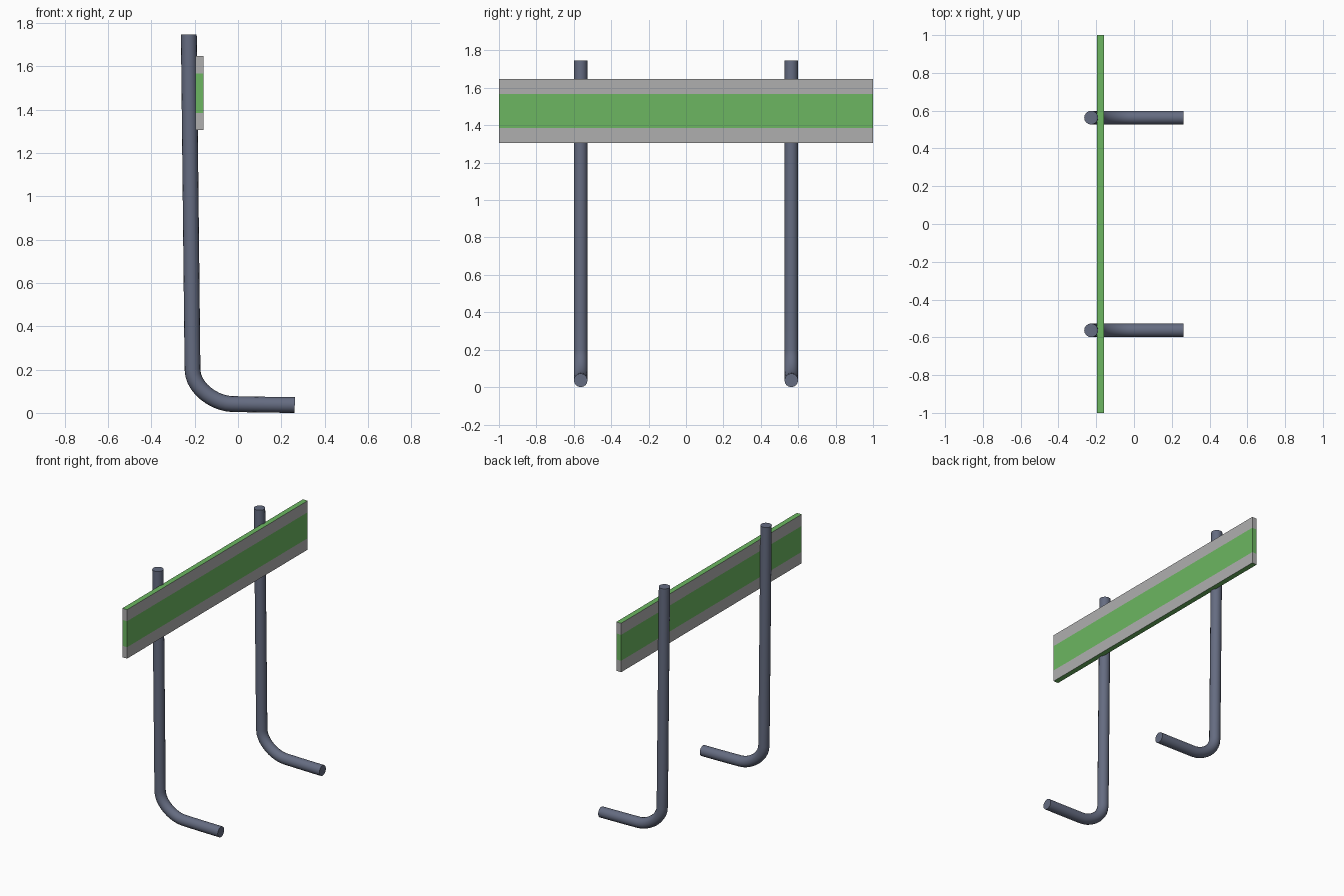
import bpy, bmesh, math

if "Cube" in bpy.data.objects:
    bpy.data.objects.remove(bpy.data.objects["Cube"])

R = 0.0365          # pipe radius
POST_Y = 0.563      # post offset either side of the centre


def material(name, rgb):
    m = bpy.data.materials.new(name)
    m.diffuse_color = (*rgb, 1)
    m.use_nodes = True
    m.node_tree.nodes["Principled BSDF"].inputs["Base Color"].default_value = m.diffuse_color
    return m


steel = material("dark_steel", (0.13, 0.15, 0.22))
green = material("green_paint", (0.15, 0.47, 0.12))
grey = material("grey_paint", (0.43, 0.43, 0.43))


# Bent pipe post: (point, left handle, right handle) in the x-z plane
def post(name, y):
    knots = [
        ((-0.227, 1.747), (-0.2275, 1.80), (-0.2213, 1.23)),
        ((-0.210, 0.200), (-0.2157, 0.72), (-0.209, 0.113)),
        ((-0.030, 0.041), (-0.108, 0.044), (0.067, 0.0387)),
        ((0.262, R), (0.163, 0.0372), (0.36, 0.0360)),
    ]
    cu = bpy.data.curves.new(name, 'CURVE')
    cu.dimensions = '3D'
    cu.bevel_depth = R
    cu.bevel_resolution = 6
    cu.use_fill_caps = True
    cu.resolution_u = 10
    sp = cu.splines.new('BEZIER')
    sp.bezier_points.add(len(knots) - 1)
    for bp, (p, l, r) in zip(sp.bezier_points, knots):
        bp.handle_left_type = bp.handle_right_type = 'FREE'
        bp.co = (p[0], y, p[1])
        bp.handle_left = (l[0], y, l[1])
        bp.handle_right = (r[0], y, r[1])
    cu.materials.append(steel)
    ob = bpy.data.objects.new(name, cu)
    bpy.context.collection.objects.link(ob)
    bpy.ops.object.select_all(action='DESELECT')
    ob.select_set(True)
    bpy.context.view_layer.objects.active = ob
    bpy.ops.object.convert(target='MESH')
    bpy.ops.object.shade_smooth_by_angle(angle=math.radians(40))


post("front_post", -POST_Y)
post("back_post", POST_Y)

# Striped board: a box cut into three bands, green in the middle and on the edges
X0, X1, Z0, Z1 = -0.197, -0.160, 1.305, 1.648
BAND = (1.385, 1.567)
bm = bmesh.new()
bmesh.ops.create_cube(bm, size=1)
for v in bm.verts:
    v.co = ((X0 + X1) / 2 + v.co.x * (X1 - X0), v.co.y * 2,
            (Z0 + Z1) / 2 + v.co.z * (Z1 - Z0))
for z in BAND:
    bmesh.ops.bisect_plane(bm, geom=bm.verts[:] + bm.edges[:] + bm.faces[:],
                           plane_co=(0, 0, z), plane_no=(0, 0, 1))
bm.normal_update()
for f in bm.faces:
    in_band = BAND[0] < f.calc_center_median().z < BAND[1]
    f.material_index = 0 if in_band or abs(f.normal.z) > 0.5 else 1
me = bpy.data.meshes.new("striped_board")
bm.to_mesh(me)
bm.free()
me.materials.append(green)
me.materials.append(grey)
bpy.context.collection.objects.link(bpy.data.objects.new("striped_board", me))
